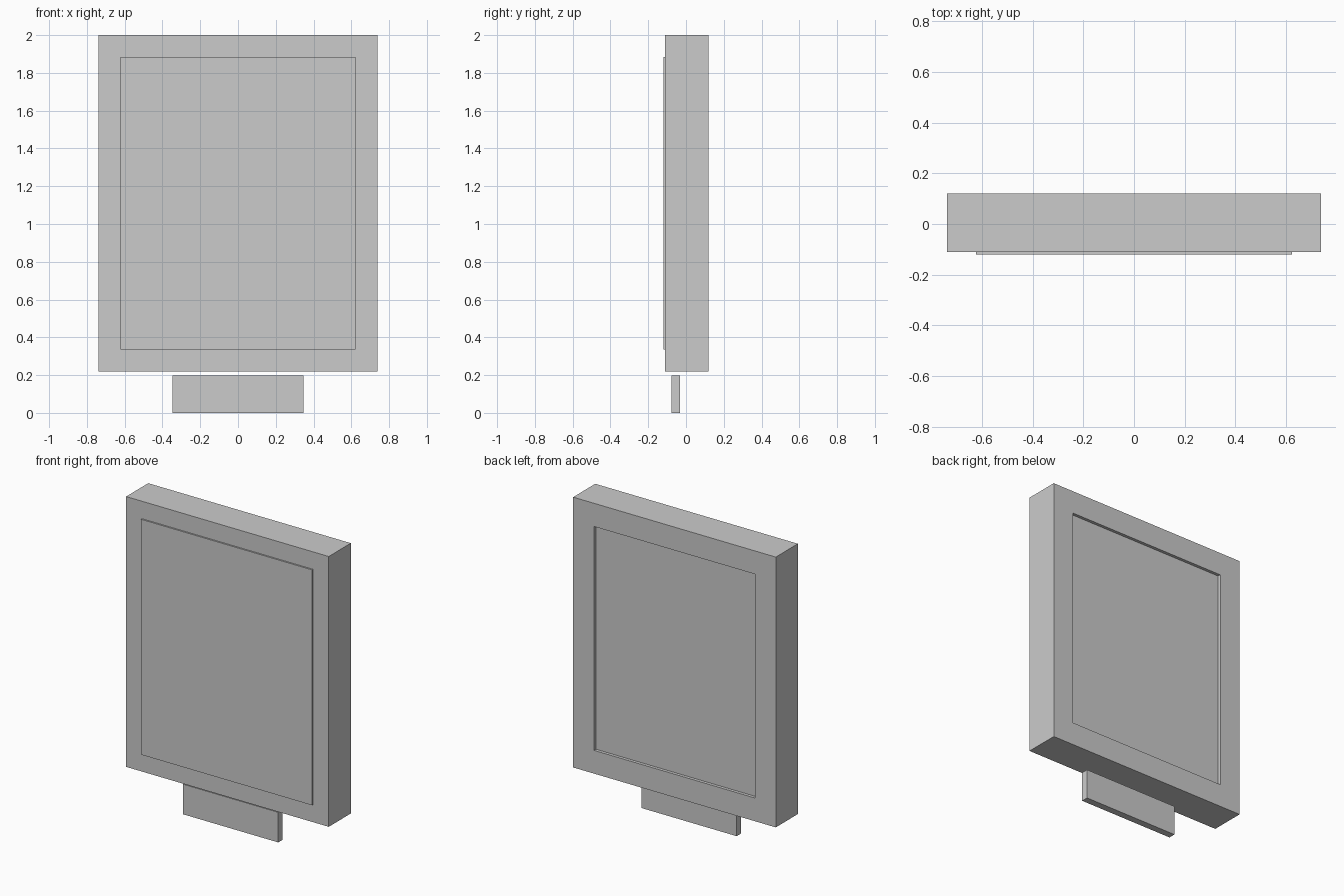
import bpy
import bmesh
from mathutils import Vector

if "Cube" in bpy.data.objects:
    bpy.data.objects.remove(bpy.data.objects["Cube"])


def box(name, lo, hi):
    """Box between two corners, returned as (object, bmesh)."""
    lo, hi = Vector(lo), Vector(hi)
    bm = bmesh.new()
    bmesh.ops.create_cube(bm, size=1)
    bmesh.ops.scale(bm, vec=hi - lo, verts=bm.verts)
    bmesh.ops.translate(bm, vec=(lo + hi) / 2, verts=bm.verts)
    obj = bpy.data.objects.new(name, bpy.data.meshes.new(name))
    bpy.context.collection.objects.link(obj)
    return obj, bm


def finish(obj, bm):
    bmesh.ops.recalc_face_normals(bm, faces=bm.faces)
    bm.to_mesh(obj.data)
    bm.free()


def step_face(bm, side, margin, offset):
    """Inset the front (-1) or back (+1) face, then move it straight along y."""
    bm.normal_update()
    face = next(f for f in bm.faces if f.normal.y * side > 0.9)
    bmesh.ops.inset_region(bm, faces=[face], thickness=margin, use_even_offset=True)
    new = bmesh.ops.extrude_discrete_faces(bm, faces=[face])["faces"][0]
    bmesh.ops.translate(bm, vec=(0, offset, 0), verts=new.verts)


# Main housing: raised screen on the front, shallow recess in the back
housing, bm = box("display_housing", (-0.738, -0.11, 0.22), (0.738, 0.12, 2.0))
step_face(bm, -1, 0.115, -0.01)
step_face(bm, 1, 0.153, -0.02)
finish(housing, bm)

# Small plate below, separated by a narrow gap
plate, bm = box("connector_plate", (-0.347, -0.077, 0.0), (0.347, -0.031, 0.198))
finish(plate, bm)
